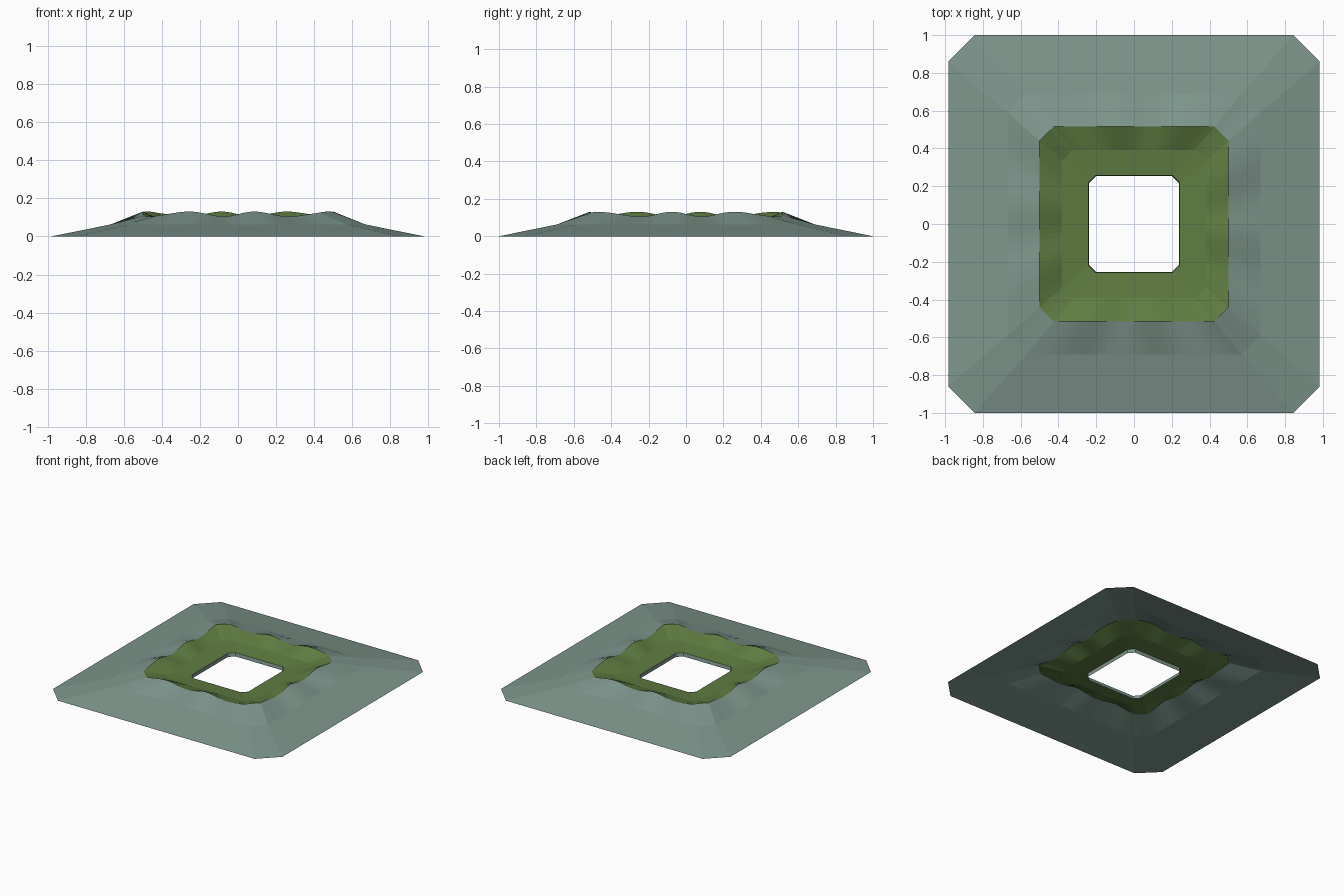
import bpy
import bmesh
import math

if "Cube" in bpy.data.objects:
    bpy.data.objects.remove(bpy.data.objects["Cube"])

SIDE_STEPS = 30    # segments along each straight side
CORNER_STEPS = 4   # segments along each clipped corner


def material(name, rgb):
    m = bpy.data.materials.new(name)
    m.diffuse_color = (*rgb, 1)
    m.use_nodes = True
    m.node_tree.nodes["Principled BSDF"].inputs["Base Color"].default_value = m.diffuse_color
    return m


STONE = material("grey_green_slope", (0.205, 0.305, 0.262))
GRASS = material("moss_green", (0.114, 0.205, 0.053))


def crest_height(x, y):
    # ten gentle waves around the rim
    return 0.118 + 0.013 * math.cos(10 * (math.atan2(y, x) - math.radians(27.5)))


def ring(hx, hy, cut, z):
    """Points of a clipped-corner rectangle, counter-clockwise."""
    corners = [(hx, -hy + cut), (hx, hy - cut), (hx - cut, hy), (-hx + cut, hy),
               (-hx, hy - cut), (-hx, -hy + cut), (-hx + cut, -hy), (hx - cut, -hy)]
    points = []
    for i, (x0, y0) in enumerate(corners):
        x1, y1 = corners[(i + 1) % 8]
        steps = CORNER_STEPS if i % 2 else SIDE_STEPS
        for s in range(steps):
            t = s / steps
            x, y = x0 + (x1 - x0) * t, y0 + (y1 - y0) * t
            points.append((x, y, z(x, y) if callable(z) else z))
    return points


def band(name, rings, mat):
    """Skin a sheet between successive rings, from outside to inside."""
    bm = bmesh.new()
    loops = [[bm.verts.new(p) for p in ring(*r)] for r in rings]
    for outer, inner in zip(loops, loops[1:]):
        n = len(outer)
        for i in range(n):
            j = (i + 1) % n
            bm.faces.new((outer[i], outer[j], inner[j], inner[i]))
    mesh = bpy.data.meshes.new(name)
    bm.to_mesh(mesh)
    bm.free()
    mesh.materials.append(mat)
    obj = bpy.data.objects.new(name, mesh)
    bpy.context.collection.objects.link(obj)
    return obj


# half width, half depth, corner cut, height
base = (0.983, 1.0, 0.14, 0.0)
shoulder = (0.67, 0.69, 0.10, 0.063)
crest = (0.50, 0.515, 0.075, crest_height)
floor_edge = (0.38, 0.393, 0.058, 0.075)
hole_top = (0.242, 0.258, 0.038, 0.062)
hole_bottom = (0.238, 0.253, 0.038, 0.036)

band("outer_slope", [base, shoulder, crest], STONE)
band("inner_slope", [crest, floor_edge], GRASS)
band("inner_floor", [floor_edge, hole_top], GRASS)
band("hole_wall", [hole_top, hole_bottom], STONE)
